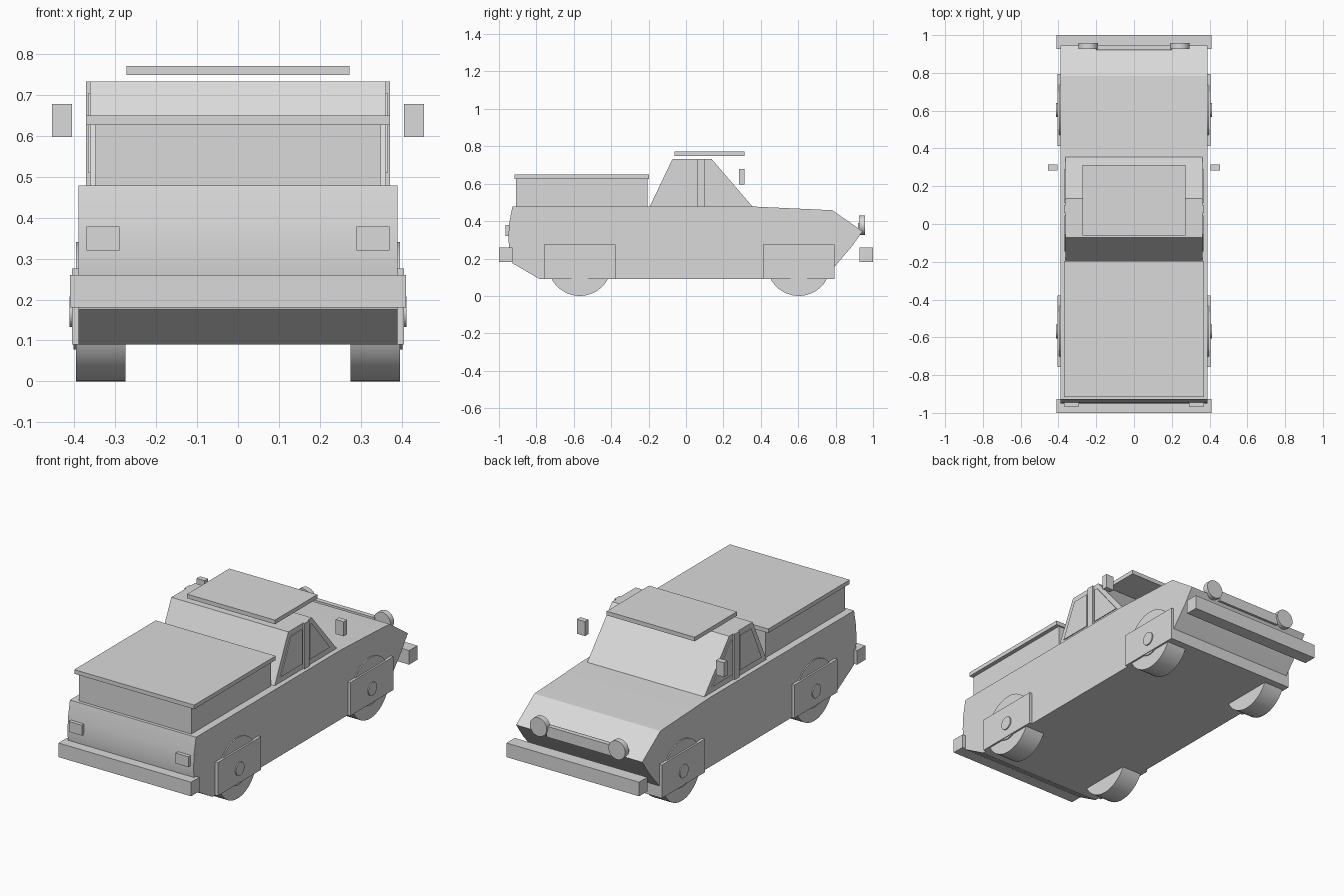
import bpy, bmesh, math

if "Cube" in bpy.data.objects:
    bpy.data.objects.remove(bpy.data.objects["Cube"])

grey = bpy.data.materials.new("plain grey")
grey.diffuse_color = (0.7, 0.7, 0.7, 1)
grey.use_nodes = True
grey.node_tree.nodes["Principled BSDF"].inputs["Base Color"].default_value = grey.diffuse_color


def finish(name, bm, smooth=False):
    bmesh.ops.recalc_face_normals(bm, faces=bm.faces)
    mesh = bpy.data.meshes.new(name)
    bm.to_mesh(mesh)
    bm.free()
    mesh.materials.append(grey)
    ob = bpy.data.objects.new(name, mesh)
    bpy.context.collection.objects.link(ob)
    if smooth:
        bpy.ops.object.select_all(action='DESELECT')
        ob.select_set(True)
        bpy.context.view_layer.objects.active = ob
        bpy.ops.object.shade_smooth_by_angle(angle=math.radians(30))
    return ob


def extrude(name, profile, x0, x1, smooth=False):
    """Extrude a (y, z) side profile along x."""
    bm = bmesh.new()
    face = bm.faces.new([bm.verts.new((x0, y, z)) for y, z in profile])
    new = bmesh.ops.extrude_face_region(bm, geom=[face])["geom"]
    verts = [v for v in new if isinstance(v, bmesh.types.BMVert)]
    bmesh.ops.translate(bm, verts=verts, vec=(x1 - x0, 0, 0))
    return finish(name, bm, smooth)


def box(name, x0, x1, y0, y1, z0, z1):
    return extrude(name, [(y0, z0), (y1, z0), (y1, z1), (y0, z1)], x0, x1)


def cylinder_x(name, x0, x1, y, z, r):
    n = 48
    ring = [(y + r * math.cos(2 * math.pi * i / n), z + r * math.sin(2 * math.pi * i / n)) for i in range(n)]
    return extrude(name, ring, x0, x1, True)


# Hull and cabin
extrude("body", [(-0.928, 0.478), (-0.945, 0.39), (-0.95, 0.31), (-0.943, 0.23), (-0.928, 0.175),
                 (-0.783, 0.09), (0.793, 0.09), (0.793, 0.155), (0.885, 0.262), (0.944, 0.345),
                 (0.783, 0.458), (0.355, 0.478)], -0.39, 0.39, True)
extrude("cabin", [(-0.195, 0.475), (0.358, 0.475), (0.136, 0.733), (-0.072, 0.733)], -0.362, 0.362)
box("roof_panel", -0.272, 0.272, -0.062, 0.312, 0.748, 0.771)

# Cargo box with overhanging lid
box("cargo_box", -0.348, 0.348, -0.91, -0.205, 0.47, 0.626)
box("cargo_lid", -0.371, 0.371, -0.917, -0.197, 0.626, 0.649)

# Bumpers and grille bar
box("tail_bumper", -0.41, 0.41, -1.0, -0.927, 0.181, 0.26)
box("nose_bumper", -0.41, 0.41, 0.927, 1.0, 0.181, 0.26)
box("grille_bar", -0.2, 0.2, 0.92, 0.947, 0.33, 0.39)

# Mirrored parts
for s, side in ((-1, "left"), (1, "right")):
    extrude(side + "_rear_window", [(-0.145, 0.51), (0.045, 0.51), (0.045, 0.703), (-0.055, 0.703)],
            s * 0.36, s * 0.367)
    extrude(side + "_front_window", [(0.11, 0.51), (0.29, 0.51), (0.13, 0.703), (0.11, 0.703)],
            s * 0.36, s * 0.367)
    box(side + "_door_pillar", s * 0.35, s * 0.371, 0.058, 0.1, 0.476, 0.733)
    box(side + "_mirror", s * 0.405, s * 0.455, 0.284, 0.314, 0.597, 0.678)
    box(side + "_tail_light", s * 0.29, s * 0.37, -0.966, -0.94, 0.32, 0.378)

    # Round headlight facing +y
    bm = bmesh.new()
    bmesh.ops.create_cone(bm, cap_ends=True, segments=32, radius1=0.052, radius2=0.052, depth=0.032)
    for v in bm.verts:
        x, y, z = v.co
        v.co = (s * 0.243 + x, 0.942 + z, 0.378 + y)
    finish(side + "_headlight", bm, True)

    # Wheels with rim, hub and fender plate
    for end, y in (("front", 0.603), ("rear", -0.568)):
        name = side + "_" + end
        cylinder_x(name + "_tyre", s * 0.275, s * 0.396, y, 0.17, 0.17)
        cylinder_x(name + "_rim", s * 0.38, s * 0.402, y, 0.17, 0.092)
        cylinder_x(name + "_hub", s * 0.38, s * 0.412, y, 0.17, 0.037)
        box(name + "_fender", s * 0.385, s * 0.406, y - 0.19, y + 0.19, 0.09, 0.276)
